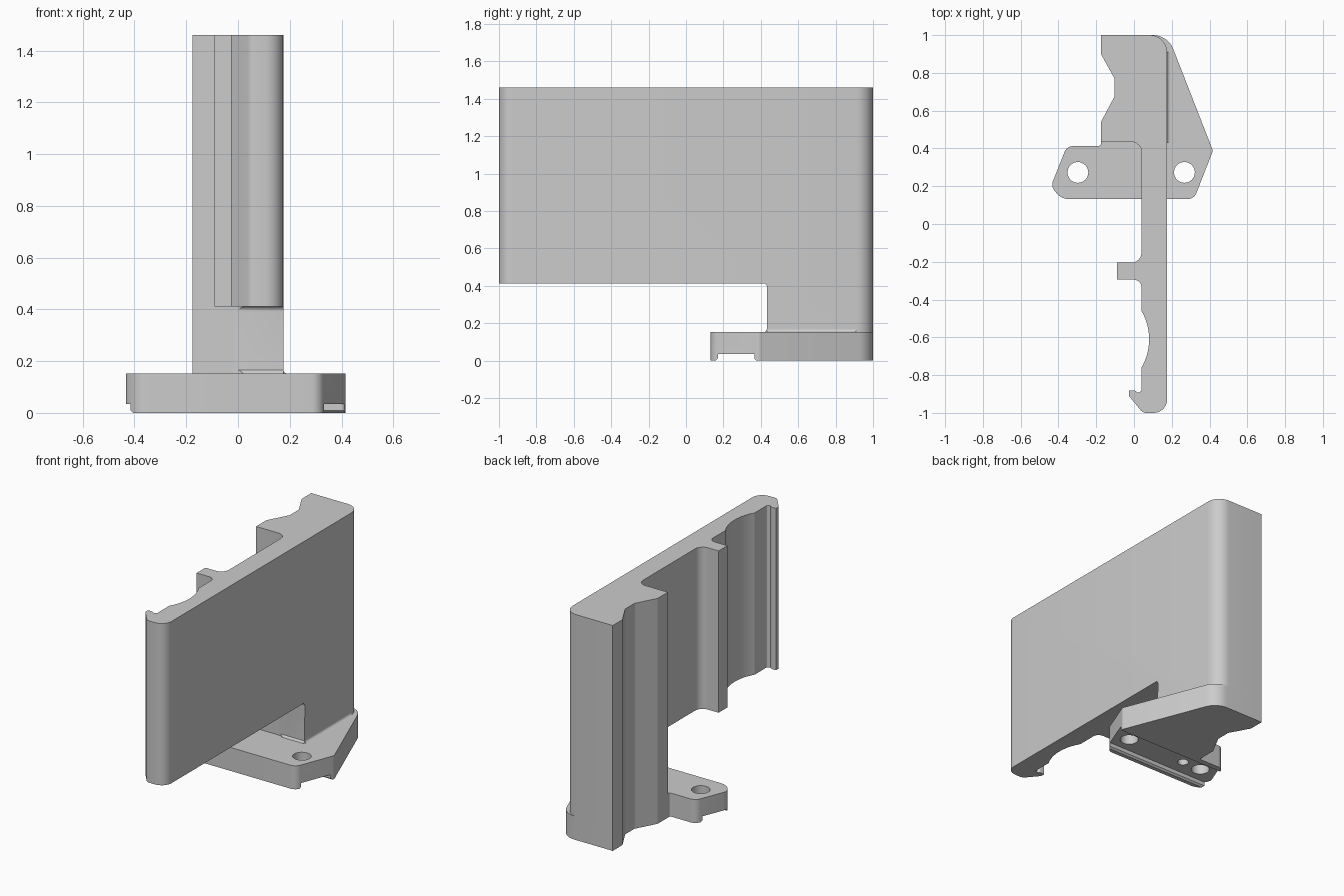
import bpy, bmesh, math
from mathutils import Vector

if "Cube" in bpy.data.objects:
    bpy.data.objects.remove(bpy.data.objects["Cube"])


def rounded(points, seg=8):
    """Outline from (u, v[, radius]) corners, with fillets where a radius is given."""
    out, n = [], len(points)
    for i, p in enumerate(points):
        c = Vector(p[:2])
        r = p[2] if len(p) > 2 else 0
        if not r:
            out.append(c)
            continue
        a = (Vector(points[i - 1][:2]) - c).normalized()
        b = (Vector(points[(i + 1) % n][:2]) - c).normalized()
        half = a.angle(b) / 2
        t = r / math.tan(half)
        centre = c + (a + b).normalized() * (r / math.sin(half))
        s, e = c + a * t - centre, c + b * t - centre
        total = s.angle(e)
        for k in range(seg + 1):
            f = k / seg
            out.append(centre + (s * math.sin((1 - f) * total) + e * math.sin(f * total)) / math.sin(total))
    return out


def prism(name, outline, lo, hi, axis='z'):
    """Extrude an outline along an axis: z uses (x,y), x uses (y,z), y uses (x,z)."""
    place = {'z': lambda u, v, w: (u, v, w),
             'x': lambda u, v, w: (w, u, v),
             'y': lambda u, v, w: (u, w, v)}[axis]
    bm = bmesh.new()
    rings = [[bm.verts.new(place(p[0], p[1], w)) for p in outline] for w in (lo, hi)]
    n = len(outline)
    for ring in rings:
        bm.faces.new(ring)
    for i in range(n):
        j = (i + 1) % n
        bm.faces.new((rings[0][i], rings[0][j], rings[1][j], rings[1][i]))
    bmesh.ops.recalc_face_normals(bm, faces=bm.faces)
    mesh = bpy.data.meshes.new(name)
    bm.to_mesh(mesh)
    bm.free()
    ob = bpy.data.objects.new(name, mesh)
    bpy.context.collection.objects.link(ob)
    return ob


def activate(ob):
    bpy.ops.object.select_all(action='DESELECT')
    ob.select_set(True)
    bpy.context.view_layer.objects.active = ob


def cut(ob, cutter):
    cutter.hide_render = True
    mod = ob.modifiers.new("cut", 'BOOLEAN')
    mod.operation, mod.solver, mod.object = 'DIFFERENCE', 'EXACT', cutter
    activate(ob)
    bpy.ops.object.modifier_apply(modifier=mod.name)
    bpy.data.objects.remove(cutter)


def hole(x, y, r, lo, hi):
    ring = [(x + r * math.cos(a * math.tau / 32), y + r * math.sin(a * math.tau / 32)) for a in range(32)]
    return prism("hole_cutter", ring, lo, hi)


# notched edge shared by the column and the foot
notch = [(-0.175, 0.54), (-0.103, 0.675, 0.03), (-0.103, 0.77, 0.03), (-0.175, 0.9), (-0.175, 1.0)]

# shallow scooped groove in the blade's inner side
scoop = [(-0.22 + 0.3 * math.cos(a), -0.61 + 0.3 * math.sin(a))
         for a in (math.radians(-30 + 60 * k / 16) for k in range(17))]

# upright blade and column, one profile
blade = prism("upright_blade", rounded(
    notch + [(0.175, 1.0, 0.09), (0.175, -1.0, 0.07), (0.047, -1.0, 0.04),
             (-0.027, -0.91), (-0.027, -0.882), (0.005, -0.882, 0.008),
             (0.02, -0.893, 0.006), (0.04, -0.885, 0.006)]
    + scoop + [(0.04, -0.295, 0.04), (-0.09, -0.295), (-0.09, -0.205),
               (0.04, -0.205, 0.055), (0.04, 0.435, 0.055), (-0.175, 0.435)]), 0.15, 1.46)

# the blade overhangs the foot; small fillets at both inner corners
cut(blade, prism("overhang_cutter", rounded(
    [(-1.2, 0.0), (0.42, 0.0), (0.42, 0.15), (0.432, 0.165), (0.434, 0.412, 0.02), (-1.2, 0.412)]),
    -0.5, 0.5, 'x'))

# mounting foot
foot = prism("mounting_foot", rounded(
    notch + [(0.179, 1.0, 0.115), (0.418, 0.388, 0.025), (0.318, 0.132, 0.05),
             (-0.385, 0.132, 0.085), (-0.44, 0.2, 0.05), (-0.355, 0.413, 0.05),
             (-0.175, 0.413, 0.012)]), 0.0, 0.152)

# channel across the underside, with a chamfered rear lip
cut(foot, prism("channel_cutter", [(0.158, -0.1), (0.158, 0.0), (0.17, 0.01), (0.17, 0.035),
                                   (0.365, 0.035), (0.365, 0.01), (0.377, 0.0), (0.377, -0.1)],
                -0.6, 0.6, 'x'))

# two through holes and one small blind hole
for x, r, top in ((-0.297, 0.055, 0.3), (0.267, 0.055, 0.3), (-0.16, 0.033, 0.1)):
    cut(foot, hole(x, 0.273, r, -0.1, top))

# fillet strip where the outer wall meets the foot
arc = [(0.192 - 0.017 * math.sin(a), 0.169 - 0.017 * math.cos(a))
       for a in (k * math.pi / 12 for k in range(7))]
strip = prism("wall_fillet", [(0.165, 0.152)] + arc + [(0.165, 0.169)], 0.432, 0.91, 'y')

for ob in (blade, foot, strip):
    activate(ob)
    bpy.ops.object.shade_smooth_by_angle(angle=math.radians(25))
